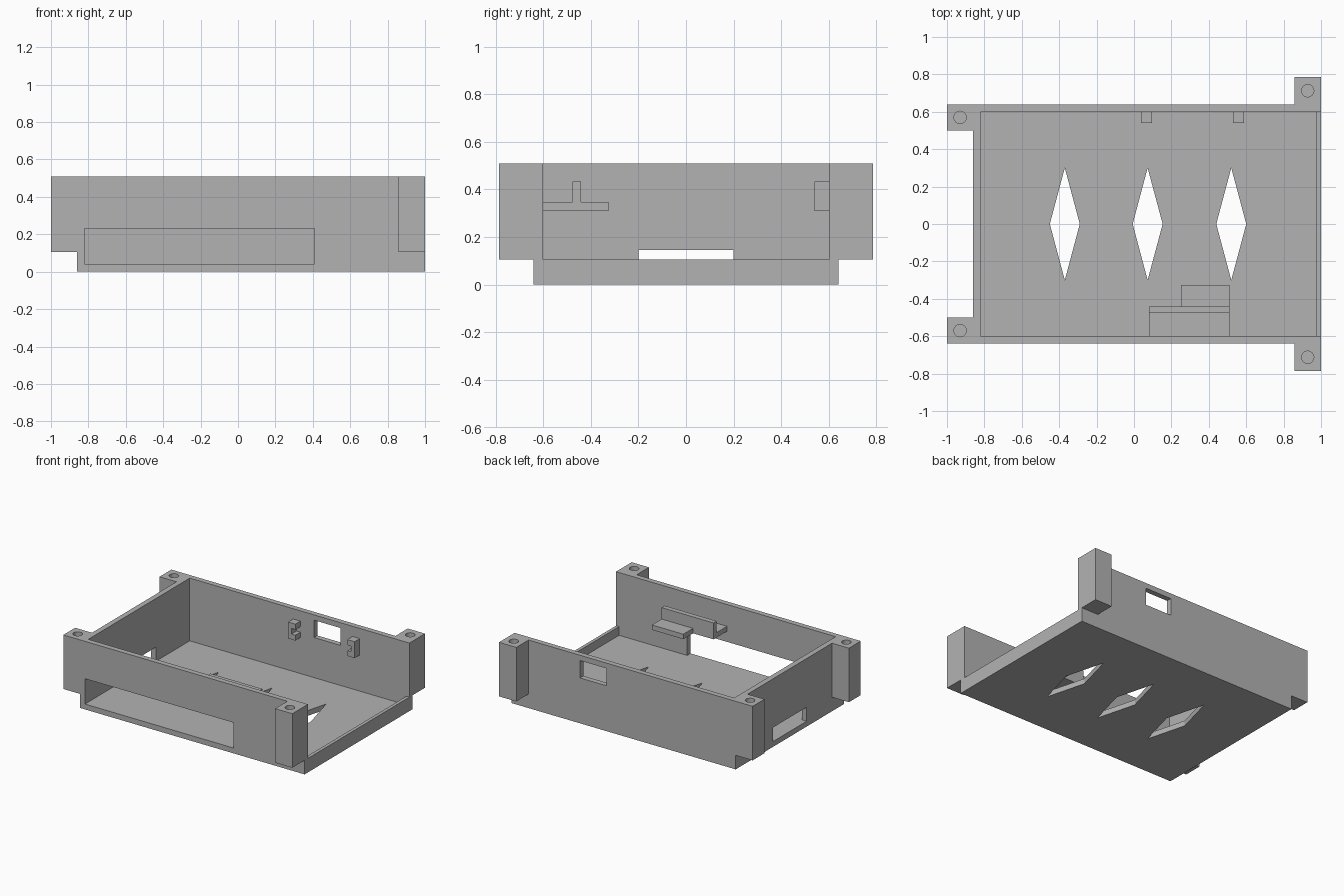
import bpy, bmesh
from math import cos, sin, tau
from mathutils import Vector

default = bpy.data.objects.get("Cube")
if default:
    bpy.data.objects.remove(default, do_unlink=True)

grey = bpy.data.materials.new("light grey plastic")
grey.use_nodes = True
colour = (0.45, 0.45, 0.45, 1)
grey.diffuse_color = colour
grey.node_tree.nodes["Principled BSDF"].inputs["Base Color"].default_value = colour


def prism(name, points, lo, hi, axis="z"):
    """Extrude a 2D outline from lo to hi along z (outline in xy) or y (outline in xz)."""
    place = {"z": lambda u, v: Vector((u, v, lo)), "y": lambda u, v: Vector((u, lo, v))}[axis]
    step = Vector((0, 0, hi - lo)) if axis == "z" else Vector((0, hi - lo, 0))
    bm = bmesh.new()
    base = bm.faces.new([bm.verts.new(place(u, v)) for u, v in points])
    extruded = bmesh.ops.extrude_face_region(bm, geom=[base], use_keep_orig=True)["geom"]
    bmesh.ops.translate(bm, vec=step, verts=[g for g in extruded if isinstance(g, bmesh.types.BMVert)])
    bmesh.ops.recalc_face_normals(bm, faces=bm.faces)
    mesh = bpy.data.meshes.new(name)
    bm.to_mesh(mesh)
    bm.free()
    mesh.materials.append(grey)
    obj = bpy.data.objects.new(name, mesh)
    bpy.context.collection.objects.link(obj)
    return obj


def box(name, x, y, z):
    corners = [(x[0], y[0]), (x[1], y[0]), (x[1], y[1]), (x[0], y[1])]
    return prism(name, corners, *z)


def cut(obj, cutter):
    """Subtract the cutter from obj, then discard it."""
    cutter.hide_render = True
    mod = obj.modifiers.new("cut", "BOOLEAN")
    mod.operation, mod.solver, mod.object = "DIFFERENCE", "EXACT", cutter
    bpy.context.view_layer.objects.active = obj
    bpy.ops.object.modifier_apply(modifier=mod.name)
    bpy.data.objects.remove(cutter, do_unlink=True)


HEIGHT, FLOOR, STEP = 0.51, 0.04, 0.105

# Open tray with one low end
tray = box("tray", (-0.86, 1), (-0.64, 0.64), (0, HEIGHT))
cut(tray, box("cavity", (-0.82, 0.975), (-0.6, 0.6), (FLOOR, 0.7)))
cut(tray, box("open_end", (0.9, 1.1), (-0.6, 0.6), (STEP, 0.7)))

# Wall openings
cut(tray, box("front_slot", (-0.82, 0.41), (-0.7, -0.55), (FLOOR, 0.23)))
cut(tray, box("end_slot", (-0.9, -0.8), (-0.2, 0.2), (FLOOR, 0.145)))
cut(tray, box("back_window", (0.21, 0.43), (0.55, 0.7), (0.34, 0.47)))

# Diamond floor vents
for x in (-0.37, 0.073, 0.52):
    diamond = [(x - 0.08, 0), (x, -0.3), (x + 0.08, 0), (x, 0.3)]
    cut(tray, prism("vent", diamond, -0.1, 0.1))

# Corner posts with blind screw holes
for side, label in ((-1, "front"), (1, "back")):
    for end, x, y in (("right", (-1, -0.86), (0.5, 0.64)), ("left", (0.857, 1), (0.64, 0.785))):
        span = sorted((side * y[0], side * y[1]))
        post = box(f"{label}_{end}_post", x, span, (STEP, HEIGHT))
        cx, cy = sum(x) / 2, sum(span) / 2
        ring = [(cx + 0.033 * cos(tau * i / 32), cy + 0.033 * sin(tau * i / 32)) for i in range(32)]
        cut(post, prism("screw_hole", ring, 0.2, 0.7))

# Grooved clips facing each other beside the back window
for label, outer, way in (("right", 0.037, 1), ("left", 0.588, -1)):
    steps = [(0, 0.31), (0.06, 0.31), (0.06, 0.35), (0.028, 0.35),
             (0.028, 0.392), (0.06, 0.392), (0.06, 0.433), (0, 0.433)]
    prism(f"{label}_clip", [(outer + way * u, v) for u, v in steps], 0.54, 0.6, "y")

# Inner front shelf with a wider part and an upright rib
prism("shelf", [(0.08, -0.6), (0.51, -0.6), (0.51, -0.325), (0.25, -0.325),
                (0.25, -0.44), (0.08, -0.44)], 0.31, 0.347)
box("shelf_rib", (0.08, 0.51), (-0.477, -0.44), (0.347, 0.433))
